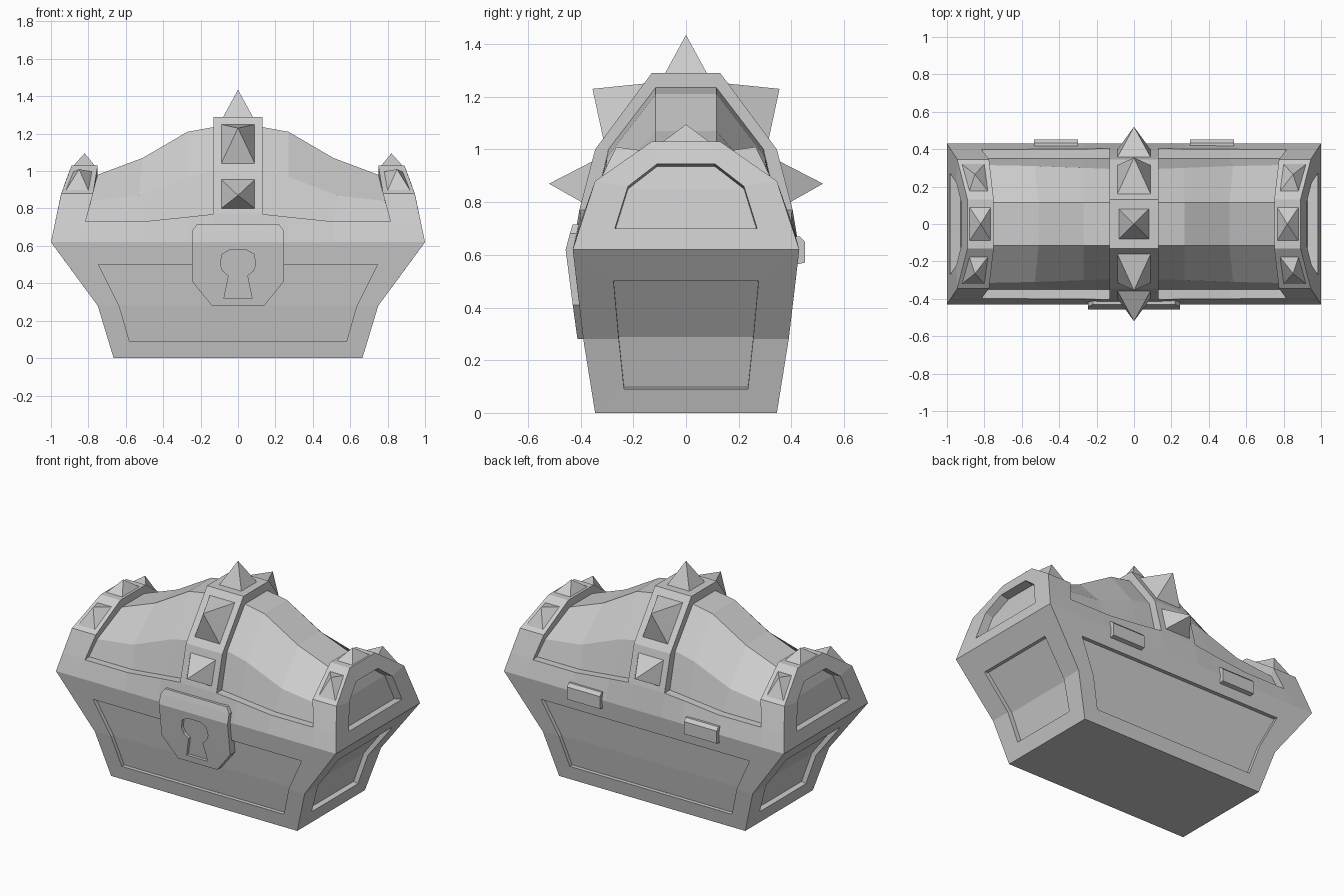
import bpy, bmesh
from mathutils import Vector as V

if "Cube" in bpy.data.objects:
    bpy.data.objects.remove(bpy.data.objects["Cube"])


class Builder:
    """Collects faces by coordinate, welding shared corners."""
    def __init__(self):
        self.bm, self.seen = bmesh.new(), {}

    def face(self, *pts):
        vs = []
        for p in pts:
            k = tuple(round(c, 4) for c in p)
            if k not in self.seen:
                self.seen[k] = self.bm.verts.new(k)
            if self.seen[k] not in vs:
                vs.append(self.seen[k])
        if len(vs) > 2 and not self.bm.faces.get(vs):
            self.bm.faces.new(vs)

    def loft(self, a, b, closed=False):
        n = len(a)
        for i in range(n if closed else n - 1):
            j = (i + 1) % n
            self.face(a[i], a[j], b[j], b[i])

    def framed(self, outer, inner, axis, depth):
        """Bordered panel: half outlines mirrored on an axis, sunk by depth."""
        def flip(p):
            q = V(p)
            q[axis] *= -1
            return q
        sunk = [V(p) + V(depth) for p in inner]
        ring = lambda h: [V(p) for p in h] + [flip(p) for p in reversed(h)]
        self.loft(ring(outer), ring(inner), True)
        self.loft(ring(inner), ring(sunk), True)
        self.loft(sunk, [flip(p) for p in sunk])

    def finish(self, name):
        bmesh.ops.recalc_face_normals(self.bm, faces=self.bm.faces[:])
        me = bpy.data.meshes.new(name)
        self.bm.to_mesh(me)
        self.bm.free()
        ob = bpy.data.objects.new(name, me)
        bpy.context.collection.objects.link(ob)
        return ob


# Chest body: flared box with a sunken panel on each side
body = Builder()
levels = [(.665, .345, 0), (.75, .39, .28), (1, .43, .62)]
front_in = [(.58, .359, .09), (.635, .39, .28), (.745, .416, .50)]
side_in = [(.692, .235, .09), (.75, .255, .28), (.912, .275, .50)]
for s in (-1, 1):
    body.framed([(x, s * y, z) for x, y, z in levels],
                [(x, s * y, z) for x, y, z in front_in], 0, (0, -s * .025, 0))
    body.framed([(s * x, y, z) for x, y, z in levels],
                [(s * x, y, z) for x, y, z in side_in], 1, (-s * .03, 0, .008))
for x, y, z in (levels[0], levels[2]):
    body.face((-x, -y, z), (x, -y, z), (x, y, z), (-x, y, z))
body.finish("chest_body")

# Lid: cross-sections from the end frame to the middle band
# each: rim bottom, rim top, panel bottom, panel crease, ridge
stations = [
    [(1, .43, .62), (.977, .394, .73), (.977, .394, .73), (.945, .345, .88), (.89, .13, 1.03)],
    [(.85, .43, .62), (.815, .398, .73), (.815, .398, .73), (.775, .345, .88), (.75, .13, 1.03)],
    [(.85, .43, .62), (.815, .398, .73), (.82, .35, .73), (.785, .315, .84), (.75, .115, .98)],
    [(.51, .43, .62), (.51, .40, .73), (.51, .35, .73), (.53, .31, .87), (.51, .115, 1.07)],
    [(.27, .43, .62), (.27, .40, .755), (.27, .35, .755), (.27, .30, .97), (.27, .115, 1.21)],
    [(.13, .43, .62), (.13, .405, .77), (.13, .35, .77), (.13, .295, 1.0), (.13, .115, 1.235)],
    [(.13, .43, .62), (.13, .405, .77), (.13, .405, .77), (.13, .345, 1.0), (.13, .13, 1.29)],
]
lid = Builder()
arches = [h + [(x, -y, z) for x, y, z in reversed(h)] for h in stations]
arches += [[(-x, y, z) for x, y, z in a] for a in reversed(arches)]
for a, b in zip(arches, arches[1:]):
    lid.loft(a, b, True)
end_in = [(.983, .27, .70), (.95, .22, .86), (.922, .11, .945)]
for s in (-1, 1):
    lid.framed([(s * x, y, z) for x, y, z in (stations[0][0], *stations[0][3:])],
               [(s * x, y, z) for x, y, z in end_in], 1, (-s * .055, 0, -.01))
lid.finish("lid")


# Pyramid studs
def stud(name, base, apex):
    b = Builder()
    b.face(*base)
    for i in range(4):
        b.face(base[i], base[(i + 1) % 4], apex)
    b.finish(name)


def square(x0, x1, x2, x3, y0, z0, y1, z1):
    return [(x0, y0, z0), (x1, y0, z0), (x3, y1, z1), (x2, y1, z1)]


stud("band_top_stud", square(-.08, .08, -.08, .08, -.08, 1.288, .08, 1.288), (0, 0, 1.435))
for s in (-1, 1):
    stud("band_upper_stud", square(-.09, .09, -.09, .09, s * .158, 1.25, s * .314, 1.04),
         (0, s * .355, 1.23))
    stud("band_lower_stud", square(-.09, .09, -.09, .09, s * .355, .955, s * .396, .80),
         (0, s * .52, .87))
    stud("end_top_stud", square(s * .765, s * .88, s * .765, s * .88, -.09, 1.028, .09, 1.028),
         (s * .82, 0, 1.095))
    for t in (-1, 1):
        stud("end_side_stud", square(s * .78, s * .88, s * .80, s * .92,
                                     t * .175, .997, t * .32, .897), (s * .85, t * .265, 1.01))

# Lock plate following the bulge of the front
plate_rows = [(.22, .43, .715), (.245, .441, .68), (.245, .457, .62), (.245, .43, .41), (.14, .412, .28)]
lock = Builder()
right = [(x, -y, z) for x, y, z in plate_rows]
left = [(-x, y, z) for x, y, z in right]
back = lambda row: [(x, -.35, z) for x, y, z in row]
lock.loft(right, left)
lock.loft(back(right), back(left))
lock.loft(right + left[::-1], back(right) + back(left)[::-1], True)
plate = lock.finish("lock_plate")

# Keyhole sunk into the plate
hole = [(.045, .578), (.085, .555), (.095, .50), (.08, .465), (.05, .44), (.075, .32)]
hole += [(-x, z) for x, z in reversed(hole)]
cut = Builder()
near = [(x, -.52, z) for x, z in hole]
far = [(x, -(.457 - (.62 - z) * .13) + .02, z) for x, z in hole]
cut.face(*near)
cut.face(*far)
cut.loft(near, far, True)
cutter = cut.finish("keyhole_cutter")
cutter.hide_render = True
mod = plate.modifiers.new("keyhole", "BOOLEAN")
mod.operation, mod.object, mod.solver = "DIFFERENCE", cutter, "EXACT"
bpy.context.view_layer.objects.active = plate
bpy.ops.object.modifier_apply(modifier="keyhole")
bpy.data.objects.remove(cutter)

# Hinges on the back
for s in (-1, 1):
    h = Builder()
    prof = [(.40, .67), (.432, .67), (.451, .65), (.451, .57), (.40, .56)]
    a = [(s * .30, y, z) for y, z in prof]
    b = [(s * .535, y, z) for y, z in prof]
    h.loft(a, b, True)
    h.face(*a)
    h.face(*b)
    h.finish("hinge")
